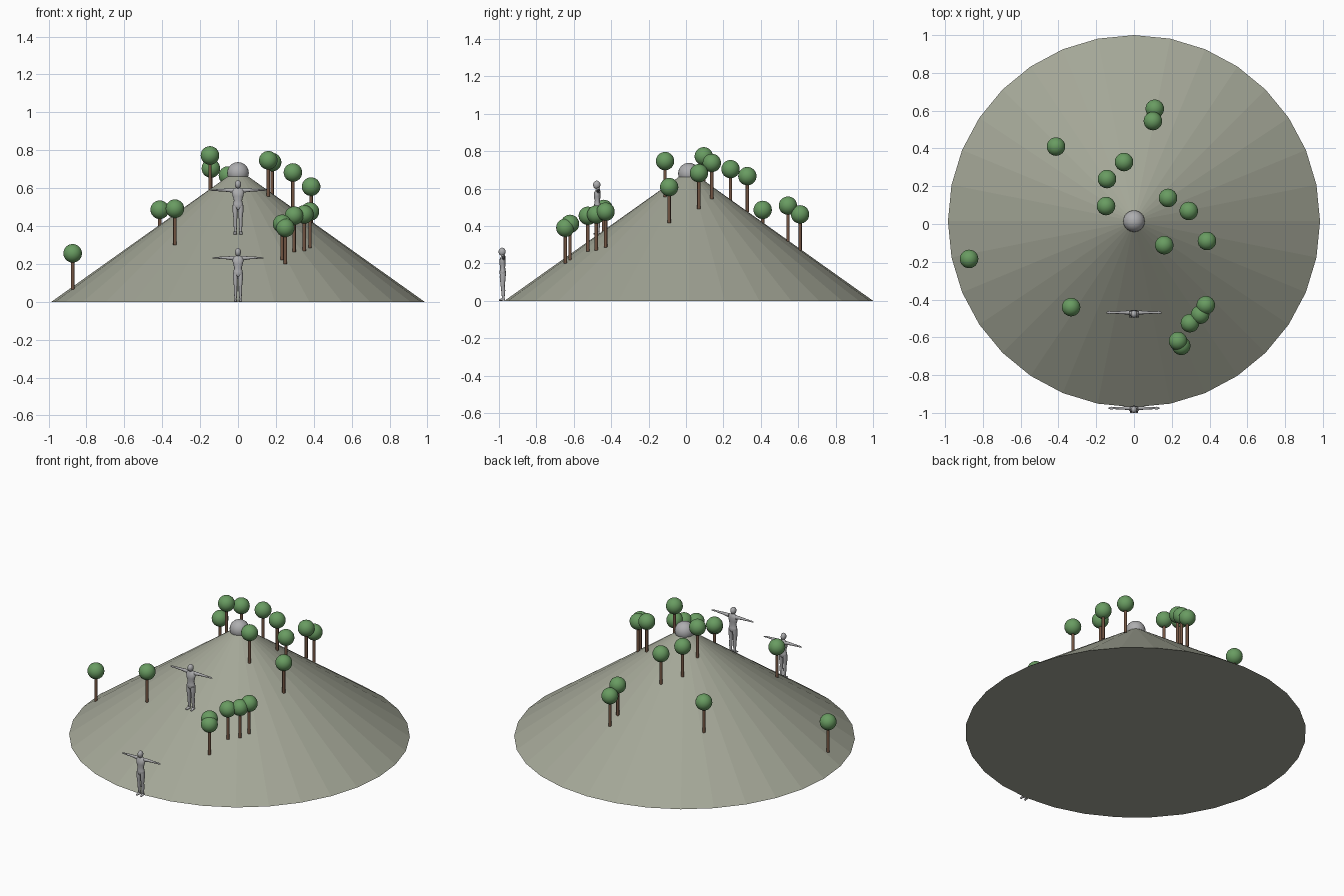
import bpy
import bmesh
from math import cos, sin, pi, hypot
from mathutils import Vector, Matrix

if "Cube" in bpy.data.objects:
    bpy.data.objects.remove(bpy.data.objects["Cube"])

HILL_Y, HILL_R, HILL_H = 0.015, 0.985, 0.70


def material(name, r, g, b):
    mat = bpy.data.materials.new(name)
    mat.use_nodes = True
    mat.diffuse_color = (r, g, b, 1)
    mat.node_tree.nodes["Principled BSDF"].inputs["Base Color"].default_value = (r, g, b, 1)
    return mat


earth = material("grey green earth", 0.37, 0.385, 0.31)
stone = material("grey stone", 0.42, 0.42, 0.43)
leaf = material("leaf green", 0.14, 0.33, 0.12)
bark = material("brown bark", 0.17, 0.09, 0.055)


def make_object(name, bm, mat, location=(0, 0, 0), scale=(1, 1, 1), smooth=True):
    bmesh.ops.recalc_face_normals(bm, faces=bm.faces)
    mesh = bpy.data.meshes.new(name)
    bm.to_mesh(mesh)
    bm.free()
    mesh.materials.append(mat)
    obj = bpy.data.objects.new(name, mesh)
    obj.location, obj.scale = location, scale
    bpy.context.collection.objects.link(obj)
    if smooth:
        bpy.ops.object.select_all(action="DESELECT")
        obj.select_set(True)
        bpy.context.view_layer.objects.active = obj
        bpy.ops.object.shade_smooth_by_angle(angle=pi / 3)
    return obj


def ball(name, radius, mat, location):
    bm = bmesh.new()
    bmesh.ops.create_uvsphere(bm, u_segments=24, v_segments=16, radius=radius)
    return make_object(name, bm, mat, location)


def cone_part(name, sides, bottom, top, height, mat, location, smooth=True):
    bm = bmesh.new()
    bmesh.ops.create_cone(bm, cap_ends=True, segments=sides, radius1=bottom, radius2=top,
                          depth=height, matrix=Matrix.Translation((0, 0, height / 2)))
    return make_object(name, bm, mat, location, smooth=smooth)


def loft(bm, rings, u, v, sides=12):
    """Skin a row of elliptical rings (centre, radius along u, radius along v)."""
    loops = []
    for centre, ru, rv in rings:
        loops.append([bm.verts.new(Vector(centre) + u * ru * cos(2 * pi * i / sides)
                                   + v * rv * sin(2 * pi * i / sides)) for i in range(sides)])
    for a, b in zip(loops, loops[1:]):
        for i in range(sides):
            j = (i + 1) % sides
            bm.faces.new((a[i], a[j], b[j], b[i]))
    bm.faces.new(loops[0])
    bm.faces.new(loops[-1])


X, Y, Z = Vector((1, 0, 0)), Vector((0, 1, 0)), Vector((0, 0, 1))


def figure(name, location, scale):
    bm = bmesh.new()
    # Torso and neck
    loft(bm, [((0, 0, .132), .014, .012), ((0, .001, .145), .027, .018),
              ((0, 0, .160), .025, .016), ((0, 0, .178), .020, .013),
              ((0, -.001, .200), .026, .017), ((0, 0, .222), .031, .016),
              ((0, .003, .238), .024, .011), ((0, .002, .244), .010, .009),
              ((0, -.002, .258), .008, .009)], X, Y)
    for side in (-1, 1):
        # Arms stretched sideways, ending in flat hands
        loft(bm, [((side * x, .005, z), ry, rz) for x, z, ry, rz in (
            (.022, .229, .010, .012), (.040, .231, .009, .010), (.070, .232, .007, .007),
            (.095, .232, .006, .006), (.112, .232, .005, .004), (.122, .232, .008, .004),
            (.137, .231, .003, .002))], Y, Z)
        # Legs
        loft(bm, [((side * x, y, z), rx, ry) for x, y, z, rx, ry in (
            (.014, .001, .148, .012, .016), (.014, 0, .125, .013, .016),
            (.013, 0, .080, .009, .011), (.013, .003, .055, .009, .011),
            (.013, .003, .015, .006, .007), (.013, .002, .002, .007, .009))], X, Y)
        # Feet
        loft(bm, [((side * .013, .011, .007), .006, .006), ((side * .014, -.003, .008), .008, .008),
                  ((side * .016, -.020, .003), .006, .003)], X, Z)
    # Head
    head = Matrix.Translation((0, -.003, .262)) @ Matrix.Diagonal((.016, .019, .022, 1))
    bmesh.ops.create_uvsphere(bm, u_segments=16, v_segments=10, radius=1, matrix=head)
    make_object(name, bm, stone, location, scale)


# Hill and the boulder on its peak
cone_part("hill", 32, HILL_R, 0, HILL_H, earth, (0, HILL_Y, 0), smooth=False)
ball("summit_boulder", .057, stone, (0, HILL_Y, .68))

# Trees planted on the slope
trees = [(.11, .61), (.10, .545), (-.413, .41), (-.053, .328), (-.143, .238), (-.148, .095),
         (.18, .138), (.29, .069), (.16, -.112), (.386, -.09), (-.873, -.185), (-.333, -.44),
         (.38, -.43), (.35, -.48), (.296, -.525), (.25, -.645), (.233, -.62)]
for n, (x, y) in enumerate(trees, 1):
    ground = HILL_H * (1 - hypot(x, y - HILL_Y) / HILL_R)
    cone_part(f"tree_trunk_{n}", 12, .009, .009, .18, bark, (x, y, ground))
    ball(f"tree_crown_{n}", .049, leaf, (x, y, ground + .192))

# People at the foot of the hill and on the slope
figure("foot_of_hill_person", (0, -.98, 0), (.98, 1, 1))
figure("slope_person", (0, -.474, .354), (1.07, 1.05, 1.015))
